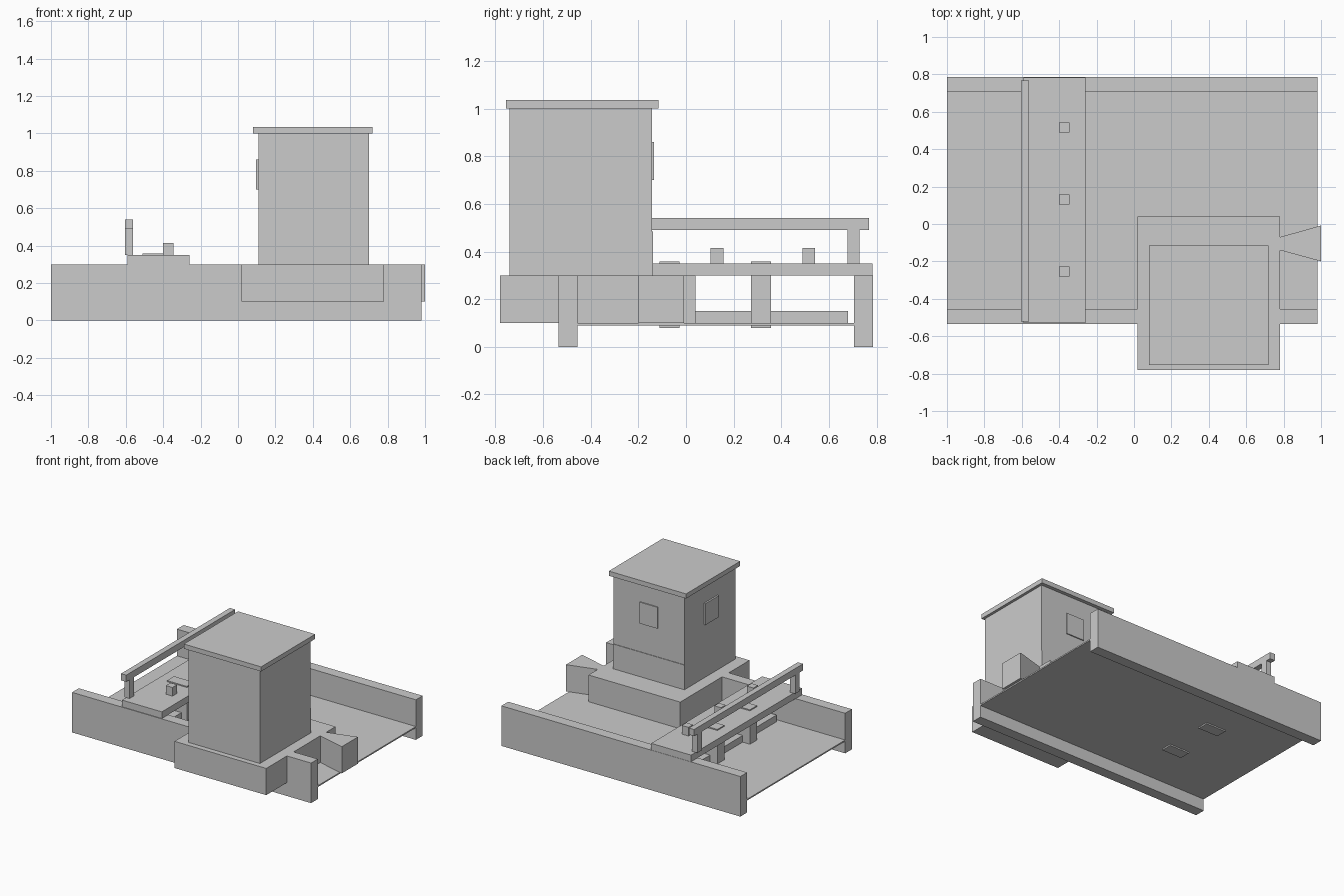
import bpy

if "Cube" in bpy.data.objects:
    bpy.data.objects.remove(bpy.data.objects["Cube"], do_unlink=True)

# Single plain concrete colour
concrete = bpy.data.materials.new("grey_concrete")
concrete.use_nodes = True
GREY = (0.6, 0.6, 0.6, 1)
concrete.diffuse_color = GREY
concrete.node_tree.nodes["Principled BSDF"].inputs["Base Color"].default_value = GREY


def prism(name, outline, z):
    """Extrude a counter-clockwise plan outline between two heights."""
    n = len(outline)
    verts = [(x, y, h) for h in z for x, y in outline]
    faces = [tuple(reversed(range(n))), tuple(range(n, 2 * n))]
    faces += [(i, (i + 1) % n, n + (i + 1) % n, n + i) for i in range(n)]
    mesh = bpy.data.meshes.new(name)
    mesh.from_pydata(verts, [], faces)
    mesh.materials.append(concrete)
    obj = bpy.data.objects.new(name, mesh)
    bpy.context.collection.objects.link(obj)
    return obj


def box(name, x, y, z):
    return prism(name, [(x[0], y[0]), (x[1], y[0]), (x[1], y[1]), (x[0], y[1])], z)


# Channel: floor slab between two long walls
LENGTH = (-1, 0.98)
box("channel_floor", LENGTH, (-0.455, 0.705), (0.09, 0.10))
box("front_wall", LENGTH, (-0.535, -0.455), (0, 0.30))
box("back_wall", LENGTH, (0.705, 0.785), (0, 0.30))

# Tower on its pier, with plinth strip, roof and windows
box("tower_pier", (0.02, 0.78), (-0.78, 0.04), (0.10, 0.30))
box("tower_body", (0.11, 0.70), (-0.74, -0.142), (0.30, 1.0))
box("tower_plinth", (0.11, 0.70), (-0.145, -0.138), (0.30, 0.485))
box("tower_roof", (0.08, 0.72), (-0.755, -0.115), (1.0, 1.035))
box("back_window", (0.33, 0.48), (-0.145, -0.134), (0.70, 0.86))
box("side_window", (0.097, 0.115), (-0.53, -0.37), (0.70, 0.86))

# Flared outlet beside the pier
prism("flared_outlet", [(0.78, -0.14), (1.0, -0.20), (1.0, -0.008), (0.78, -0.07)], (0.10, 0.30))

# Footbridge deck and the piers that carry it
box("bridge_deck", (-0.59, -0.26), (-0.53, 0.783), (0.30, 0.35))
for i, y in enumerate((-0.07, 0.315)):
    box(f"bridge_pier_{i + 1}", (-0.51, -0.345), (y - 0.042, y + 0.042), (0.08, 0.358))
box("low_weir", (-0.45, -0.39), (-0.43, 0.68), (0.10, 0.15))

# Gate hoists on the deck
for i, y in enumerate((-0.255, 0.13, 0.515)):
    box(f"gate_hoist_{i + 1}", (-0.40, -0.345), (y - 0.027, y + 0.027), (0.35, 0.415))

# Handrail on end posts
box("handrail", (-0.605, -0.562), (-0.52, 0.768), (0.49, 0.54))
for name, y in (("front", -0.455), ("back", 0.703)):
    box(f"{name}_rail_post", (-0.605, -0.562), (y - 0.026, y + 0.026), (0.35, 0.49))
